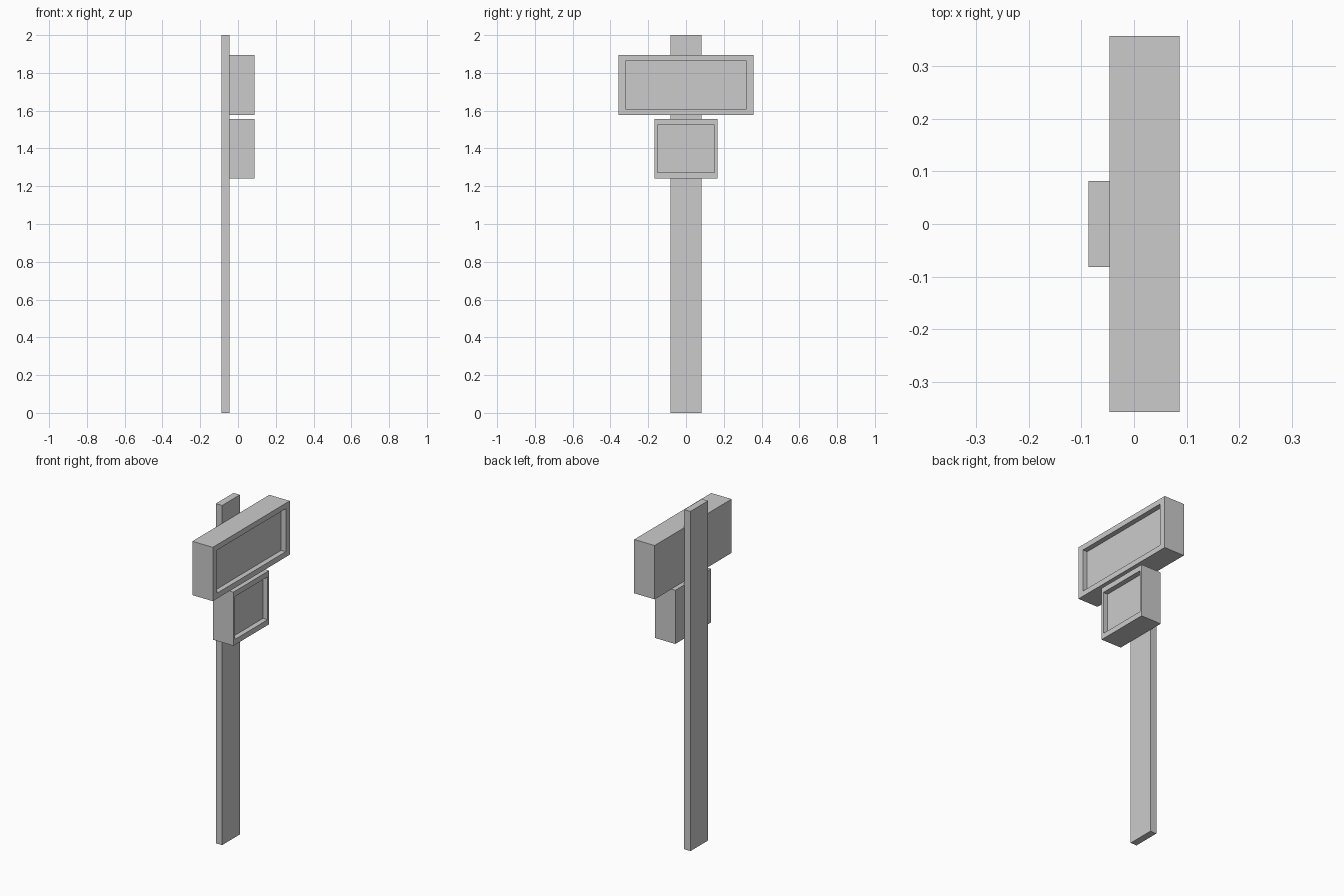
import bpy, bmesh
from mathutils import Vector

if "Cube" in bpy.data.objects:
    bpy.data.objects.remove(bpy.data.objects["Cube"])


def box(name, lo, hi, recess=None):
    """Box from corner to corner; recess = (y margin, z margin, depth) on the +x face."""
    lo, hi = Vector(lo), Vector(hi)
    mid, size = (lo + hi) / 2, hi - lo
    bm = bmesh.new()
    bmesh.ops.create_cube(bm, size=1)
    for v in bm.verts:
        v.co = mid + v.co * size
    if recess:
        my, mz, depth = recess
        bm.normal_update()
        face = max(bm.faces, key=lambda f: f.normal.x)
        # Rim around the screen, then the sunken panel
        bmesh.ops.inset_individual(bm, faces=[face], thickness=0.005)
        for v in face.verts:
            v.co.y = mid.y + (size.y / 2 - my) * (1 if v.co.y > mid.y else -1)
            v.co.z = mid.z + (size.z / 2 - mz) * (1 if v.co.z > mid.z else -1)
        panel = bmesh.ops.extrude_discrete_faces(bm, faces=[face])["faces"][0]
        for v in panel.verts:
            v.co.x -= depth
    bmesh.ops.recalc_face_normals(bm, faces=bm.faces)
    mesh = bpy.data.meshes.new(name)
    bm.to_mesh(mesh)
    bm.free()
    obj = bpy.data.objects.new(name, mesh)
    bpy.context.collection.objects.link(obj)
    return obj


# Upright plank
box("post", (-0.0865, -0.082, 0), (-0.0455, 0.082, 2))

# Two housings with recessed front panels
box("wide_display", (-0.0465, -0.358, 1.577), (0.0865, 0.358, 1.894), (0.037, 0.032, 0.03))
box("small_display", (-0.0465, -0.166, 1.241), (0.0865, 0.166, 1.557), (0.014, 0.032, 0.03))
